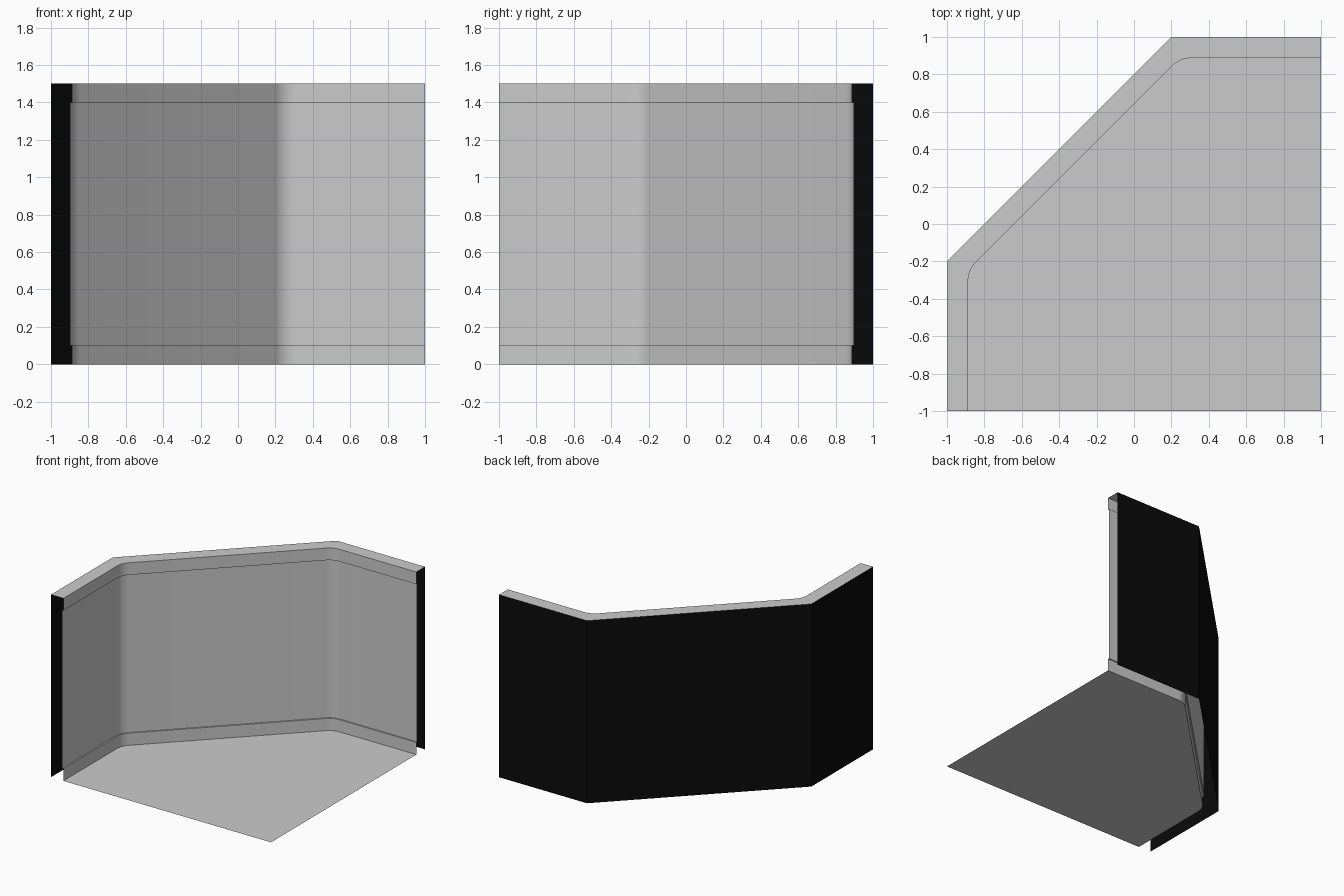
import bpy, bmesh, math
from mathutils import Vector

if "Cube" in bpy.data.objects:
    bpy.data.objects.remove(bpy.data.objects["Cube"])

SEGS = 8
HEIGHT = 1.5


def wall_path(d, t):
    """Plan line set in by d from the outer edge, its two corners rounded over length t."""
    c1 = Vector((-1 + d, -0.2 + d - d * math.sqrt(2)))
    c2 = Vector((0.2 - d + d * math.sqrt(2), 1 - d))
    start, end = Vector((-1 + d, -1)), Vector((1, 1 - d))
    pts = [start]
    for before, c, after in ((start, c1, c2), (c1, c2, end)):
        p = c + (before - c).normalized() * t
        q = c + (after - c).normalized() * t
        for i in range(SEGS + 1):
            u = i / SEGS
            pts.append(p * (1 - u) ** 2 + c * 2 * u * (1 - u) + q * u * u)
    return pts + [end]


def finish(bm, name, colour=None):
    bmesh.ops.remove_doubles(bm, verts=bm.verts, dist=1e-5)
    mesh = bpy.data.meshes.new(name)
    bm.to_mesh(mesh)
    bm.free()
    ob = bpy.data.objects.new(name, mesh)
    bpy.context.collection.objects.link(ob)
    if colour:
        mat = bpy.data.materials.new(name)
        mat.diffuse_color = colour
        mat.use_nodes = True
        mat.node_tree.nodes["Principled BSDF"].inputs["Base Color"].default_value = mat.diffuse_color
        mesh.materials.append(mat)
    bpy.ops.object.select_all(action='DESELECT')
    ob.select_set(True)
    bpy.context.view_layer.objects.active = ob
    bpy.ops.object.shade_smooth_by_angle(angle=math.radians(30))
    return ob


def sweep(name, profile, flip=False, colour=None):
    """Sweep rows of (inset, corner rounding, z) along the wall."""
    bm = bmesh.new()
    rows = [[bm.verts.new((p.x, p.y, z)) for p in wall_path(d, t)]
            for d, t, z in profile]
    for lo, hi in zip(rows, rows[1:]):
        for i in range(len(lo) - 1):
            quad = [lo[i], lo[i + 1], hi[i + 1], hi[i]]
            bm.faces.new(quad[::-1] if flip else quad)
    return finish(bm, name, colour)


TRIM, PANEL, ROUND = 0.113, 0.102, 0.06

# Inner wall: skirting, recessed panel, top trim and flat top cap
sweep("inner_wall", [(TRIM, ROUND, 0), (TRIM, ROUND, 0.1),
                     (PANEL, ROUND, 0.1), (PANEL, ROUND, 1.4),
                     (TRIM, ROUND, 1.4), (TRIM, ROUND, HEIGHT),
                     (0, 0, HEIGHT)])

# Black outer shell, open at the bottom and ends
sweep("outer_shell", [(0, 0, 0), (0, 0, HEIGHT)], flip=True,
      colour=(0.003, 0.003, 0.003, 1))

# Floor inside the wall line
bm = bmesh.new()
outline = wall_path(TRIM, ROUND) + [Vector((1, -1))]
bm.faces.new([bm.verts.new((p.x, p.y, 0)) for p in reversed(outline)])
finish(bm, "floor")
